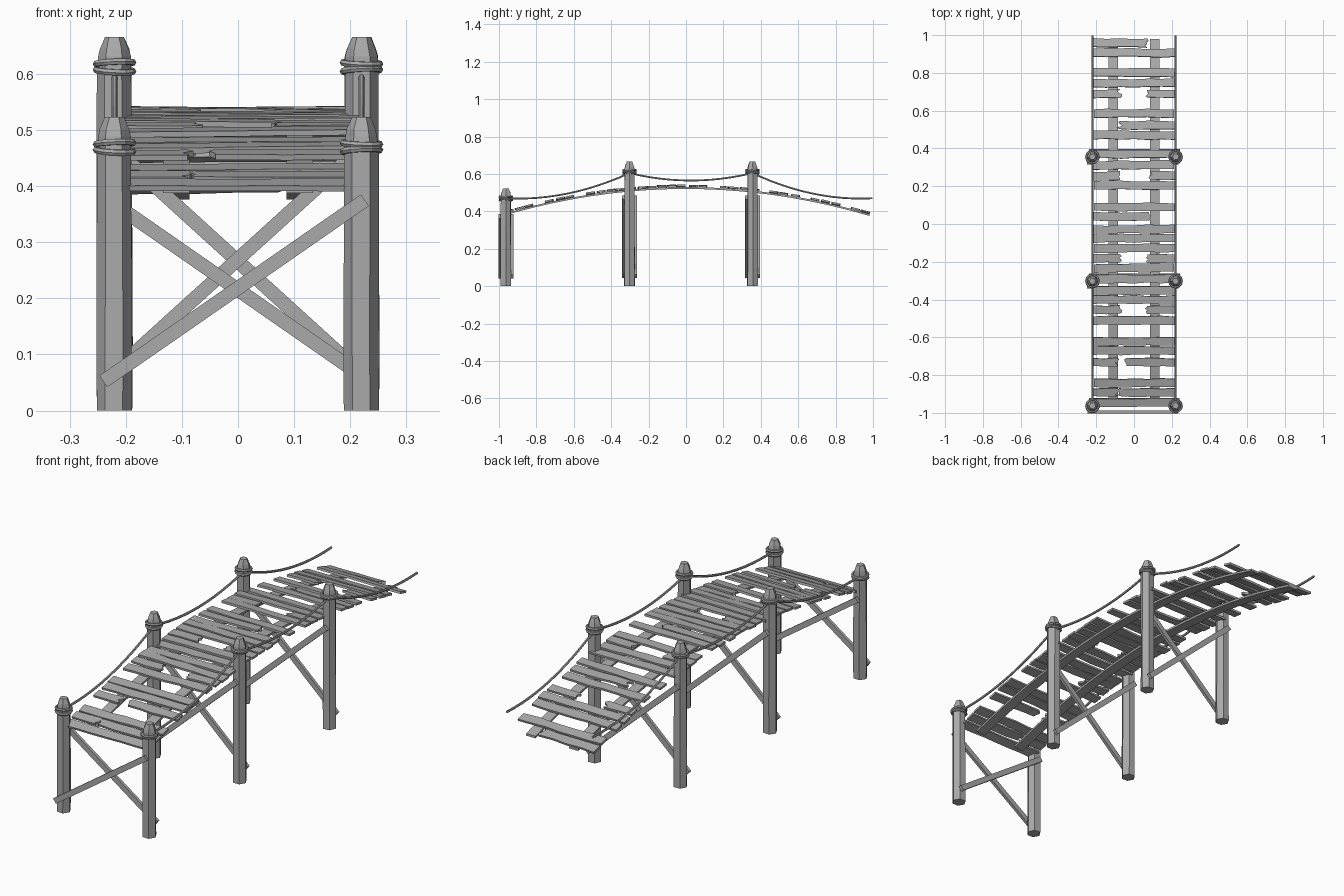
import bpy
import bmesh
import math
import random
from mathutils import Vector, Matrix

random.seed(4)
if "Cube" in bpy.data.objects:
    bpy.data.objects.remove(bpy.data.objects["Cube"])

wood = bpy.data.materials.new("weathered grey")
wood.use_nodes = True
GREY = (0.4, 0.4, 0.4, 1)
wood.diffuse_color = GREY
wood.node_tree.nodes["Principled BSDF"].inputs["Base Color"].default_value = GREY

SIDE = 0.22                                   # post offset from the centre line
BAYS = [(-0.963, 0.523), (-0.302, 0.666), (0.355, 0.666)]   # y, post height
THICK = 0.010


def deck_z(y):
    return 0.53 - 0.15 * y * y


def jitter(amount):
    return random.uniform(-amount, amount)


def finish(bm, name):
    bmesh.ops.recalc_face_normals(bm, faces=bm.faces)
    mesh = bpy.data.meshes.new(name)
    bm.to_mesh(mesh)
    bm.free()
    mesh.materials.append(wood)
    obj = bpy.data.objects.new(name, mesh)
    bpy.context.collection.objects.link(obj)
    return obj


def loft(name, rings, closed=False):
    """Skin a list of equal-sized point rings."""
    bm = bmesh.new()
    loops = [[bm.verts.new(p) for p in ring] for ring in rings]
    n = len(loops[0])
    for a, b in zip(loops, loops[1:] + (loops[:1] if closed else [])):
        for i in range(n):
            j = (i + 1) % n
            bm.faces.new((a[i], a[j], b[j], b[i]))
    if not closed:
        bm.faces.new(loops[0])
        bm.faces.new(loops[-1])
    return finish(bm, name)


def post(name, x, y, top):
    spin = jitter(0.1)
    profile = [(0.0315, 0), (0.0315, 0.1), (0.0305, top - 0.06),
               (0.029, top - 0.035), (0.026, top - 0.022), (0.017, top)]
    rings = []
    for r, z in profile:
        wob = r * 0.04 if z else 0
        rings.append([(x + r * math.cos(a) + jitter(wob), y + r * math.sin(a) + jitter(wob), z)
                      for a in (spin + i * math.pi / 3 for i in range(6))])
    loft(name, rings)


def rope_coil(name, x, y, z, tilt):
    centre = Vector((x, y, z))
    turn = Matrix.Rotation(tilt, 3, 'X') @ Matrix.Rotation(tilt / 2, 3, 'Y')
    rings = []
    for i in range(12):
        a = i * math.tau / 12
        ring = []
        for k in range(6):
            b = k * math.tau / 6
            r = 0.033 + 0.006 * math.cos(b)
            ring.append(centre + turn @ Vector((r * math.cos(a), r * math.sin(a), 0.006 * math.sin(b))))
        rings.append(ring)
    loft(name, rings, closed=True)


def rope(name, x, path):
    """Six-sided rope following (y, z) points."""
    rings = []
    for i, (y, z) in enumerate(path):
        y0, z0 = path[max(i - 1, 0)]
        y1, z1 = path[min(i + 1, len(path) - 1)]
        slope = math.atan2(z1 - z0, y1 - y0)
        ring = []
        for k in range(6):
            a = k * math.tau / 6
            up = 0.0055 * math.sin(a)
            ring.append((x + 0.0055 * math.cos(a), y - up * math.sin(slope), z + up * math.cos(slope)))
        rings.append(ring)
    loft(name, rings)


def brace(name, y, x0, z0, x1, z1):
    """Thin board lying flat against a pair of posts."""
    a, b = Vector((x0, y, z0)), Vector((x1, y, z1))
    along = (b - a).normalized()
    across = Vector((-along.z, 0, along.x)) * 0.0125
    depth = Vector((0, 0.007, 0))
    corners = [across + depth, across - depth, -across - depth, -across + depth]
    loft(name, [[p + c for c in corners] for p in (a, b)])


def plank(name, y, x0, x1, width=0.044, torn_left=False, torn_right=False):
    """Rough board; torn ends are jagged."""
    half = width / 2
    span = x1 - x0
    steps = max(2, round(span / 0.07))
    xs = [x0 + span * i / steps for i in range(steps + 1)]
    low = [(x, -half + jitter(0.003)) for x in xs]
    high = [(x, half + jitter(0.003)) for x in reversed(xs)]

    def tear(x, direction):
        return [(x + jitter(0.014), direction * half * t) for t in (-0.6, -0.2, 0.15, 0.6)]

    outline = low + (tear(x1, 1) if torn_right else []) + high + (tear(x0, -1) if torn_left else [])
    bm = bmesh.new()
    face = bm.faces.new([bm.verts.new((px, py, 0)) for px, py in outline])
    lifted = bmesh.ops.extrude_face_region(bm, geom=[face])["geom"]
    bmesh.ops.translate(bm, vec=(0, 0, THICK), verts=[v for v in lifted if isinstance(v, bmesh.types.BMVert)])
    pitch = math.atan(-0.3 * y) + jitter(0.02)
    place = (Matrix.Translation((0, y, deck_z(y) + 0.001)) @ Matrix.Rotation(pitch, 4, 'X')
             @ Matrix.Rotation(jitter(0.012), 4, 'Z') @ Matrix.Rotation(jitter(0.012), 4, 'Y'))
    bm.transform(place)
    finish(bm, name)


# Posts, rope coils and cross braces
for row, (y, top) in enumerate(BAYS):
    for side, label in ((-1, "right"), (1, "left")):
        post(f"post_{label}_{row}", side * SIDE, y, top)
        for dz, tilt in ((-0.047, 0.08), (-0.060, -0.1)):
            rope_coil(f"rope_coil_{label}_{row}", side * SIDE, y, top + dz, tilt * side)
    high = 0.375 if row == 0 else 0.475
    brace(f"brace_front_{row}", y - 0.032, -0.24, 0.052, 0.226, high)
    brace(f"brace_back_{row}", y + 0.034, -0.23, high, 0.235, 0.052)

# Hanging handrail ropes: start, end and sag below the chord
SPANS = [(-0.963, 0.47, -0.302, 0.605, 0.042),
         (-0.302, 0.605, 0.355, 0.605, 0.04),
         (0.355, 0.605, 0.998, 0.47, 0.042)]
for side, label in ((-1, "right"), (1, "left")):
    for n, (y0, z0, y1, z1, sag) in enumerate(SPANS):
        path = []
        for i in range(13):
            t = i / 12
            path.append((y0 + (y1 - y0) * t, z0 + (z1 - z0) * t - sag * 4 * t * (1 - t)))
        rope(f"handrail_rope_{label}_{n}", side * SIDE, path)

# Curved stringers under the deck
for side, label in ((-1, "right"), (1, "left")):
    rings = []
    for i in range(19):
        y = -0.94 + 1.92 * i / 18
        z = deck_z(y)
        a, b = side * 0.11 - 0.024, side * 0.11 + 0.024
        rings.append([(a, y, z), (b, y, z), (b, y, z - THICK), (a, y, z - THICK)])
    loft(f"stringer_{label}", rings)

# Whole deck planks
EDGE = 0.216
WHOLE = [0.905, 0.80, 0.745, 0.585, 0.47, 0.37, 0.312, 0.205, 0.09, -0.028, -0.075, -0.128,
         -0.232, -0.29, -0.352, -0.40, -0.51, -0.62, -0.67, -0.84, -0.945]
for y in WHOLE:
    plank("deck_plank", y, -EDGE + jitter(0.005), EDGE + jitter(0.005))

# Broken deck planks: y, end of the right piece, start of the left piece
BROKEN = [(0.69, -0.075, 0.07), (0.257, -0.075, 0.085), (-0.183, -0.075, 0.07),
          (-0.453, -0.075, 0.07), (-0.73, -0.09, -0.04), (-0.89, -0.09, -0.08),
          (0.957, 0.07, None), (0.04, 0.08, None), (0.522, None, -0.075)]
for y, right_end, left_start in BROKEN:
    if right_end is not None:
        plank("broken_plank_right", y, -EDGE, right_end, torn_right=True)
    if left_start is not None:
        plank("broken_plank_left", y, left_start, EDGE, torn_left=True)
